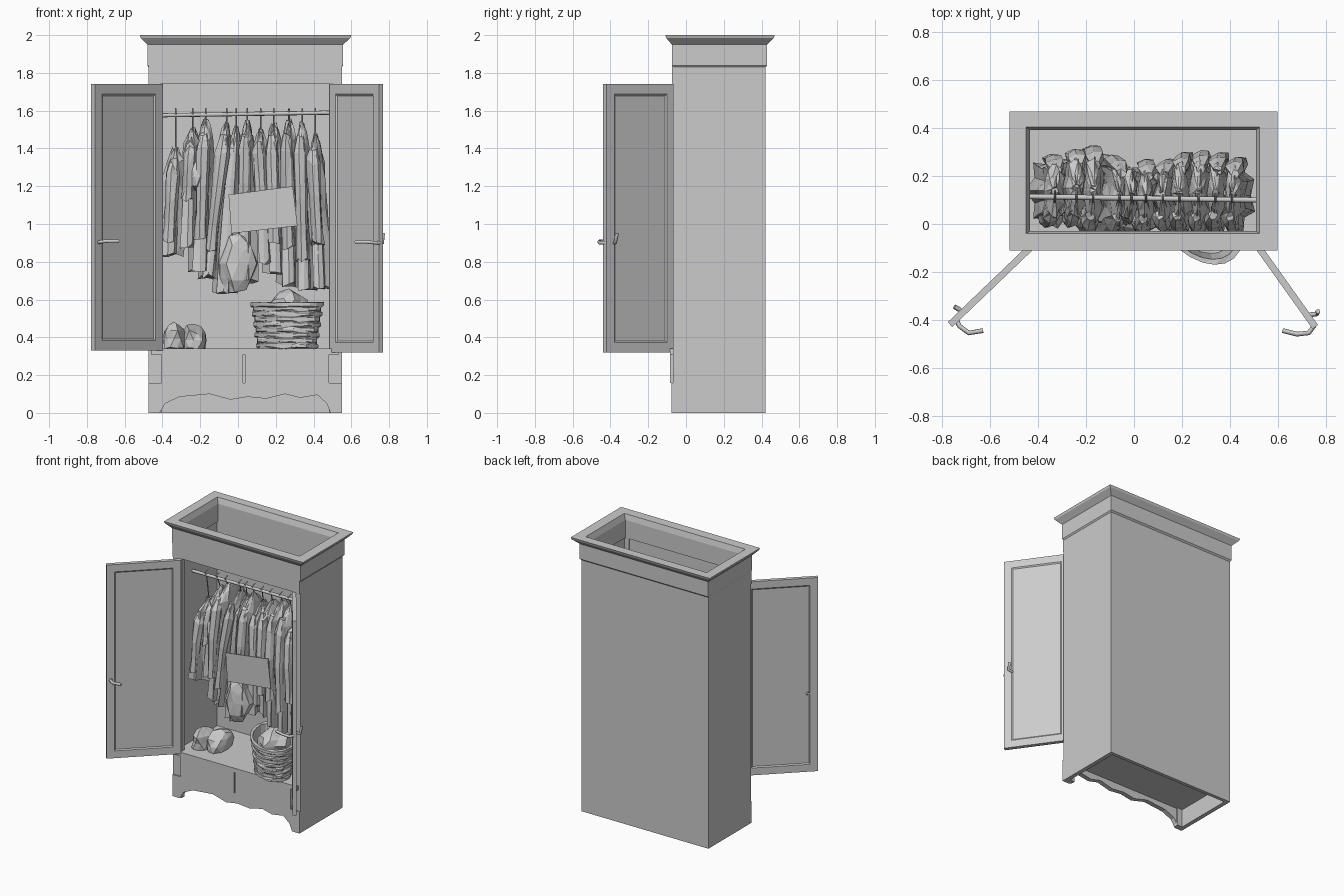
import bpy, bmesh, math, random
from mathutils import Vector, Matrix, noise

if "Cube" in bpy.data.objects:
    bpy.data.objects.remove(bpy.data.objects["Cube"])

random.seed(4)


def finish(name, bm, tri=False):
    bmesh.ops.recalc_face_normals(bm, faces=bm.faces)
    if tri:
        bmesh.ops.triangulate(bm, faces=bm.faces)
    me = bpy.data.meshes.new(name)
    bm.to_mesh(me)
    bm.free()
    ob = bpy.data.objects.new(name, me)
    bpy.context.collection.objects.link(ob)
    return ob


def box(name, x0, x1, y0, y1, z0, z1):
    bm = bmesh.new()
    m = Matrix.Translation(((x0 + x1) / 2, (y0 + y1) / 2, (z0 + z1) / 2))
    m = m @ Matrix.Diagonal((x1 - x0, y1 - y0, z1 - z0, 1))
    bmesh.ops.create_cube(bm, size=1, matrix=m)
    return finish(name, bm)


def loft(name, rings, closed=False, tri=False, caps=True):
    """Skin a list of equal-length point rings."""
    bm = bmesh.new()
    vs = [[bm.verts.new(p) for p in r] for r in rings]
    n = len(vs[0])
    pairs = list(zip(vs, vs[1:])) + ([(vs[-1], vs[0])] if closed else [])
    for a, b in pairs:
        for i in range(n):
            j = (i + 1) % n
            bm.faces.new((a[i], a[j], b[j], b[i]))
    if caps and not closed:
        bm.faces.new(vs[0])
        bm.faces.new(vs[-1])
    return finish(name, bm, tri)


def tube(name, pts, r, res=1):
    cu = bpy.data.curves.new(name, 'CURVE')
    cu.dimensions = '3D'
    cu.bevel_depth, cu.bevel_resolution, cu.use_fill_caps = r, res, True
    sp = cu.splines.new('POLY')
    sp.points.add(len(pts) - 1)
    for p, q in zip(sp.points, pts):
        p.co = (*q, 1)
    ob = bpy.data.objects.new(name, cu)
    bpy.context.collection.objects.link(ob)


# Carcass
box("left_side", -.475, -.445, -.05, .42, 0, 1.86)
box("right_side", .52, .55, -.05, .42, 0, 1.86)
box("back_panel", -.46, .54, .395, .42, 0, 1.86)
box("left_stile", -.475, -.405, -.068, -.035, 0, 1.84)
box("right_stile", .482, .55, -.068, -.035, 0, 1.84)
box("frieze_board", -.475, .55, -.075, -.04, 1.745, 1.86)
box("shelf_floor", -.46, .535, -.085, .40, .31, .34)
box("bottom_board", -.46, .535, -.05, .40, .13, .15)

# Crown: rectangular rings (x0, x1, y0, y1, z) from band to flared cornice and inside
crown = [(-.475, .55, -.06, .42, 1.83), (-.48, .557, -.075, .43, 1.84),
         (-.48, .557, -.075, .43, 1.95), (-.515, .595, -.105, .465, 1.985),
         (-.52, .60, -.11, .47, 2.0), (-.45, .525, -.04, .405, 2.0),
         (-.435, .51, -.03, .392, 1.96), (-.435, .51, -.03, .392, 1.83)]
loft("cornice", [[(a, c, z), (b, c, z), (b, d, z), (a, d, z)] for a, b, c, d, z in crown], closed=True)

# Drawers and shaped base
for nm, a, b in (("left_drawer", -.405, .027), ("right_drawer", .037, .482)):
    box(nm, a, b, -.085, -.03, .158, .315)
skirt = [(-.475, 0), (-.415, 0), (-.385, .05), (-.31, .085), (-.15, .10), (-.04, .07), (.05, .085),
         (.15, .075), (.25, .10), (.33, .08), (.42, .095), (.47, .05), (.49, 0), (.55, 0), (.55, .157), (-.475, .157)]
loft("base_skirt", [[(x, y, z) for x, z in skirt] for y in (-.078, -.045)])


# Doors: panelled slabs swung open around their hinge edges
def door(name, hinge, tip, z0, z1):
    h, t = Vector(hinge), Vector(tip)
    w = (t - h).length
    ob = box(name, 0, w, -.014, .014, z0, z1)
    bm = bmesh.new()
    bm.from_mesh(ob.data)
    bm.faces.ensure_lookup_table()
    for f in [f for f in bm.faces if abs(f.normal.y) > .9]:
        bmesh.ops.inset_region(bm, faces=[f], thickness=.075)
        bmesh.ops.inset_region(bm, faces=[f], thickness=.012, depth=-.006)
    bm.to_mesh(ob.data)
    bm.free()
    ob.location = (h.x, h.y, 0)
    ob.rotation_euler.z = math.atan2(t.y - h.y, t.x - h.x)


door("left_door", (-.408, -.075), (-.768, -.42), .33, 1.74)
door("right_door", (.497, -.065), (.757, -.43), .32, 1.74)
tube("left_door_handle", [(-.745, -.39, .90), (-.73, -.425, .905), (-.69, -.455, .91), (-.63, -.445, .91)], .010)
tube("right_door_handle", [(.755, -.42, .90), (.73, -.455, .90), (.68, -.46, .905), (.62, -.445, .905)], .010)
tube("right_door_pull", [(.73, -.38, .90), (.765, -.375, .90), (.768, -.365, .95)], .010)
tube("left_door_pull", [(-.725, -.36, .90), (-.75, -.345, .91)], .010)

# Hanging rod
tube("hanging_rod", [(-.447, .115, 1.575), (.522, .10, 1.59)], .011, 2)


# Clothes: folded body plus two limp sleeves on a hanger, (depth runs along y)
def ring(cx, cy, z, rx, ry, n, fold):
    out = []
    for i in range(n):
        a = math.tau * i / n
        f = 1 + fold * (.5 if i % 2 else -.5) + random.uniform(-.15, .15)
        out.append((cx + rx * math.cos(a) * f, cy + ry * math.sin(a) * (f * .4 + .6),
                    z + random.uniform(-.015, .015)))
    return out


def garment(k, x, top, bot, lean, rx, ry=.15, cy=.13, sleeve=.45):
    prof = [(0, .25, .12), (.05, .45, .45), (.12, .65, .85), (.3, .8, .9),
            (.5, .85, .85), (.75, 1, .92), (1, 1.1, 1)]
    rings = [ring(x + lean * t, cy, top + (bot - top) * t, rx * a, ry * b, 14, .5 * min(1, t * 3))
             for t, a, b in prof]
    loft(f"garment_{k}", rings, tri=True)
    tube(f"hanger_hook_{k}", [(x, cy, top - .02), (x, .11, 1.575), (x, .09, 1.60), (x, .125, 1.61)], .004)
    if sleeve:
        for s, side in ((-1, "front"), (1, "back")):
            sl = []
            for t, r in ((0, .5), (.15, .95), (.5, .85), (.8, .75), (1, .9)):
                y = cy + s * (ry * .62 + ry * .3 * min(1, t * 3))
                sl.append(ring(x + lean * t * .8 + .01 * s, y, top - .07 - sleeve * t, .042 * r, .04 * r, 7, .3))
            loft(f"{side}_sleeve_{k}", sl, tri=True)


clothes = [(-.33, 1.40, .84, -.03, .065, .13, .14, .42), (-.24, 1.50, .88, -.02, .06, .14, .15, .30),
           (-.17, 1.55, .76, -.02, .06, .17, .14, .55), (-.06, 1.53, .72, -.09, .05, .15, .12, .60),
           (-.01, 1.51, .64, -.06, .055, .13, .12, 0), (.05, 1.54, .70, -.01, .05, .14, .11, .50),
           (.12, 1.50, .80, .03, .05, .13, .12, .45), (.19, 1.53, .74, .02, .055, .15, .13, .55),
           (.27, 1.55, .68, .01, .055, .16, .13, .60), (.34, 1.53, .66, .02, .05, .15, .13, .65),
           (.41, 1.47, .66, .03, .05, .14, .12, .50)]
for k, (x, t, b, l, rx, ry, cy, s) in enumerate(clothes, 1):
    garment(k, x, t, b, l, rx, ry, cy, s)

# Light flat cloth hung across the front of the clothes
cloth = [(-.05, 1.155), (.29, 1.20), (.315, .99), (-.035, .95)]
loft("flat_cloth", [[(x, y, z) for x, z in cloth] for y in (-.072, -.066)])


# Crumpled lumps
def lump(name, c, s, sub=2, amp=.35):
    bm = bmesh.new()
    bmesh.ops.create_icosphere(bm, subdivisions=sub, radius=1)
    for v in bm.verts:
        d = v.co * (1 + amp * noise.noise(v.co * 1.8 + Vector(c) * 9))
        v.co = Vector((c[0] + d.x * s[0], c[1] + d.y * s[1], max(.34, c[2] + d.z * s[2])))
    finish(name, bm)


lump("bundled_scarf", (0, .01, .79), (.10, .06, .16))
lump("hanging_bag", (-.20, .03, 1.25), (.055, .07, .09))
lump("folded_pile_left", (-.34, .08, .39), (.065, .10, .09))
lump("folded_pile_right", (-.235, .13, .385), (.075, .12, .085))
lump("laundry", (.27, .04, .56), (.11, .12, .09))

# Wicker basket: oval, turned, woven courses with alternating bulges
def oval(r, z, phase, amp, n=24, turn=-.87):
    out = []
    for i in range(n):
        a = math.tau * i / n
        k = r + amp * (1 if (i // 2 + phase) % 2 else -1)
        p = Matrix.Rotation(turn, 2) @ Vector((.235 * k * math.cos(a), .15 * k * math.sin(a)))
        out.append((.26 + p.x, .04 + p.y, z + random.uniform(-.004, .004)))
    return out


courses, wall = 8, []
for c in range(courses):
    r, z = .84 + .15 * c / courses, .342 + .028 * c
    wall += [oval(r - .02, z, c, 0), oval(r + .01, z + .007, c, .025), oval(r + .01, z + .021, c, .025)]
wall += [oval(1.03, .565, 0, 0), oval(1.03, .585, 0, 0), oval(.92, .585, 0, 0), oval(.80, .37, 0, 0)]
loft("wicker_basket", wall, tri=True)
